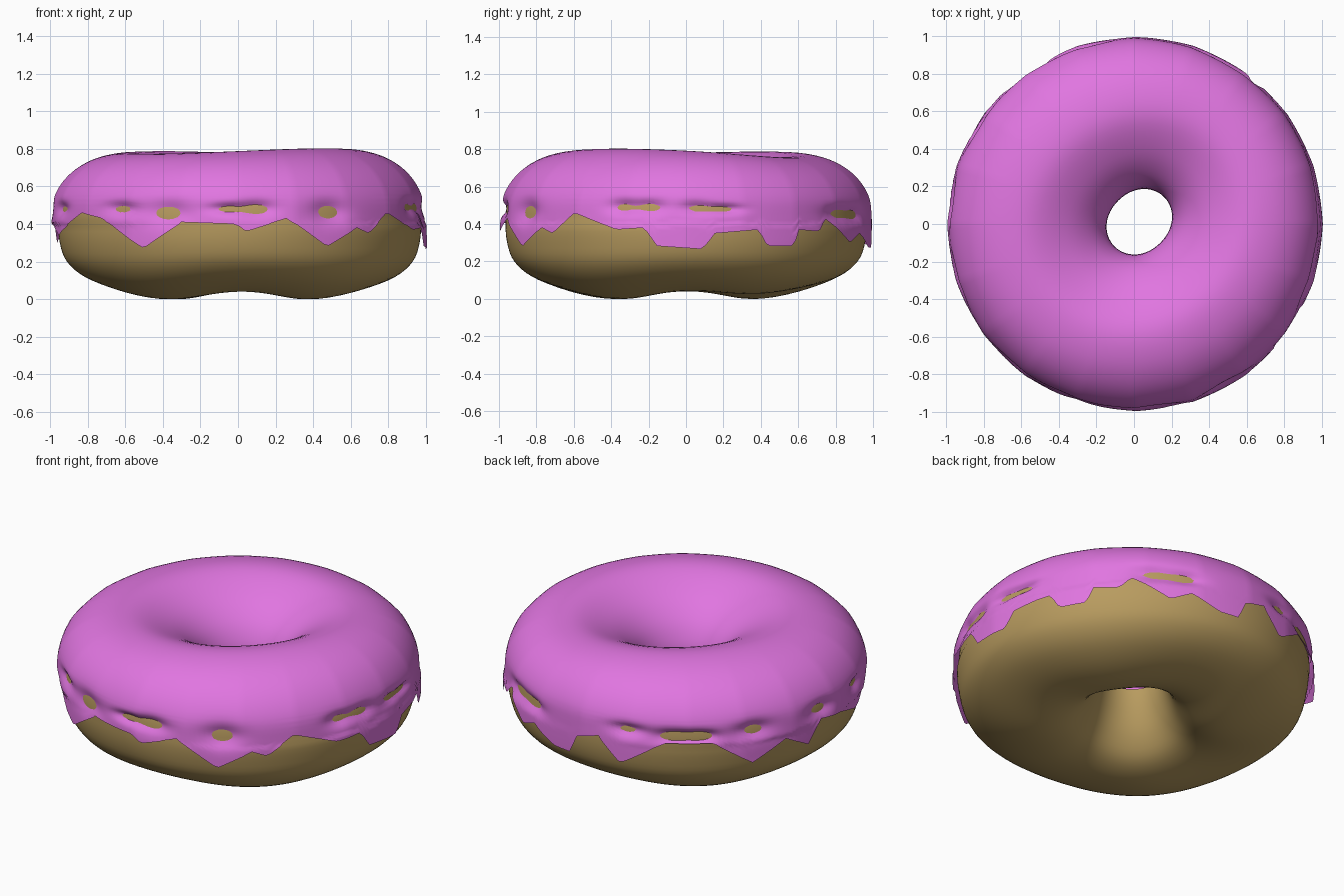
import bpy, bmesh
from math import sin, cos, pi, radians, exp

if "Cube" in bpy.data.objects:
    bpy.data.objects.remove(bpy.data.objects["Cube"])

SEG = 240

# dough cross-section (radius, height), closed
DOUGH = [(.957, .30), (.92, .185), (.825, .09), (.67, .022), (.50, 0), (.36, .04),
         (.27, .14), (.215, .27), (.19, .40), (.205, .49), (.27, .59), (.39, .69),
         (.565, .765), (.725, .745), (.865, .665), (.945, .545), (.965, .42)]
# icing cross-section from the hole, over the top, down the outside
ICING = [(.172, .38), (.185, .49), (.25, .607), (.375, .712), (.56, .788),
         (.74, .768), (.885, .685), (.970, .56), (.989, .42), (.992, .24)]
# lower edge of the icing: (angle, height)
EDGE = [(-9, .28), (5, .26), (9, .35), (23, .37), (26, .28), (35.5, .28), (37, .37),
        (46, .36), (49, .43), (62, .30), (69, .35), (79, .27), (86, .27), (88, .38),
        (96, .42), (104, .28), (113, .37), (118, .42), (134, .42), (147, .28),
        (159, .38), (168, .30), (174, .42), (183, .40), (195, .34), (213, .46),
        (223, .43), (239, .27), (252, .41), (269, .40), (272, .36), (285, .43),
        (298, .28), (309, .38), (314, .35), (323, .46), (338, .37), (347, .38), (351, .28)]
# thin spots where dough shows: (angle, height, angular spread, height spread)
SPOTS = [(3, .485, 3.5, .022), (12, .48, 4, .016), (56, .455, 5, .03), (67, .45, 4, .025),
         (106, .48, 4, .025), (121, .46, 5, .03), (130, .46, 4, .025), (147, .47, 4.5, .035),
         (174, .48, 4, .03), (197, .48, 4, .025), (231, .48, 4.5, .025), (248, .46, 5.5, .045),
         (267, .48, 4, .02), (276, .48, 4, .03), (300, .465, 4.5, .043), (340, .49, 3.5, .027),
         (349, .49, 3.5, .025)]


def spline(pts, steps, closed):
    """Smooth curve through the points."""
    n, out = len(pts), []
    for i in range(n if closed else n - 1):
        q = [pts[(i + k) % n] if closed else pts[min(max(i + k, 0), n - 1)] for k in (-1, 0, 1, 2)]
        for s in range(steps):
            t = s / steps
            out.append(tuple(.5 * (2 * b + (c - a) * t + (2 * a - 5 * b + 4 * c - d) * t * t
                                   + (3 * b - a - 3 * c + d) * t ** 3) for a, b, c, d in zip(*q)))
    return out if closed else out + [pts[-1]]


def lerp_table(table, x):
    for (a, u), (b, v) in zip(table, table[1:]):
        if a <= x <= b:
            return u + (v - u) * (x - a) / (b - a)
    return table[-1][1]


def place(r, z, a):
    """Slightly uneven hand-shaped ring."""
    w = max(0, 1 - r) / .82
    k = 1 + .08 * w * cos(2 * (a - radians(45)))
    low = min(1, max(0, 1 - z / .3))
    back = exp(-(((a - radians(54) + pi) % (2 * pi) - pi) / .6) ** 2)
    wave = cos(2 * (a - radians(138)))
    if r > .5:
        k += .012 * low * wave
    z += low * (.02 * (1 + cos(4 * a)) + .03 * back)
    z += max(0, z - .5) / .3 * (.008 * cos(a + radians(30)) - .006 + .01 * wave - .02 * back)
    return (r * k * cos(a) + .028 * w + .008 * (1 - w) * (z < .4), r * k * sin(a) + .012 * w, z)


def ring_mesh(name, section, closed, color):
    bm = bmesh.new()
    rings = []
    for i in range(SEG):
        a = 2 * pi * i / SEG
        rings.append([bm.verts.new(place(r, z, a)) for r, z in section(a)])
    n = len(rings[0])
    for i in range(SEG):
        p, q = rings[i], rings[(i + 1) % SEG]
        for j in range(n if closed else n - 1):
            k = (j + 1) % n
            bm.faces.new((p[j], p[k], q[k], q[j]))
    bmesh.ops.recalc_face_normals(bm, faces=bm.faces)
    me = bpy.data.meshes.new(name)
    bm.to_mesh(me)
    bm.free()
    me.shade_smooth()
    ob = bpy.data.objects.new(name, me)
    bpy.context.collection.objects.link(ob)
    mat = bpy.data.materials.new(name + "_color")
    mat.diffuse_color = color
    mat.use_nodes = True
    mat.node_tree.nodes["Principled BSDF"].inputs["Base Color"].default_value = mat.diffuse_color
    me.materials.append(mat)
    return ob


# dough ring
dough_curve = spline(DOUGH, 4, True)
ring_mesh("dough", lambda a: dough_curve, True, (.48, .33, .115, 1))

# icing with dripping edge and thin spots
icing_curve = spline(ICING, 5, False)
top_part = icing_curve[:36]
side = sorted((z, r) for r, z in icing_curve[35:])


def icing_section(a):
    deg = a * 180 / pi
    edge = lerp_table(EDGE, deg if deg <= 351 else deg - 360)
    step = 2 * pi / 20
    facet = cos(step / 2) / cos((a % step) - step / 2)
    pts = list(top_part)
    for j in range(1, 17):
        z = .56 + (edge - .56) * j / 16
        pts.append((lerp_table(side, z), z))
    out = []
    for r, z in pts:
        if r > .6:
            r *= 1 + (facet - 1) * .4 * min(1, (r - .6) / .3) + .005 * max(0, (r - .9) / .1)
        if r > .9 and z < .6:
            for sa, sz, wa, wz in SPOTS:
                da = (deg - sa + 180) % 360 - 180
                r -= .034 * exp(-(da / wa) ** 2 / 2 - ((z - sz) / wz) ** 2 / 2)
        out.append((r, z))
    return out


ring_mesh("icing", icing_section, False, (.75, .18, .75, 1))
